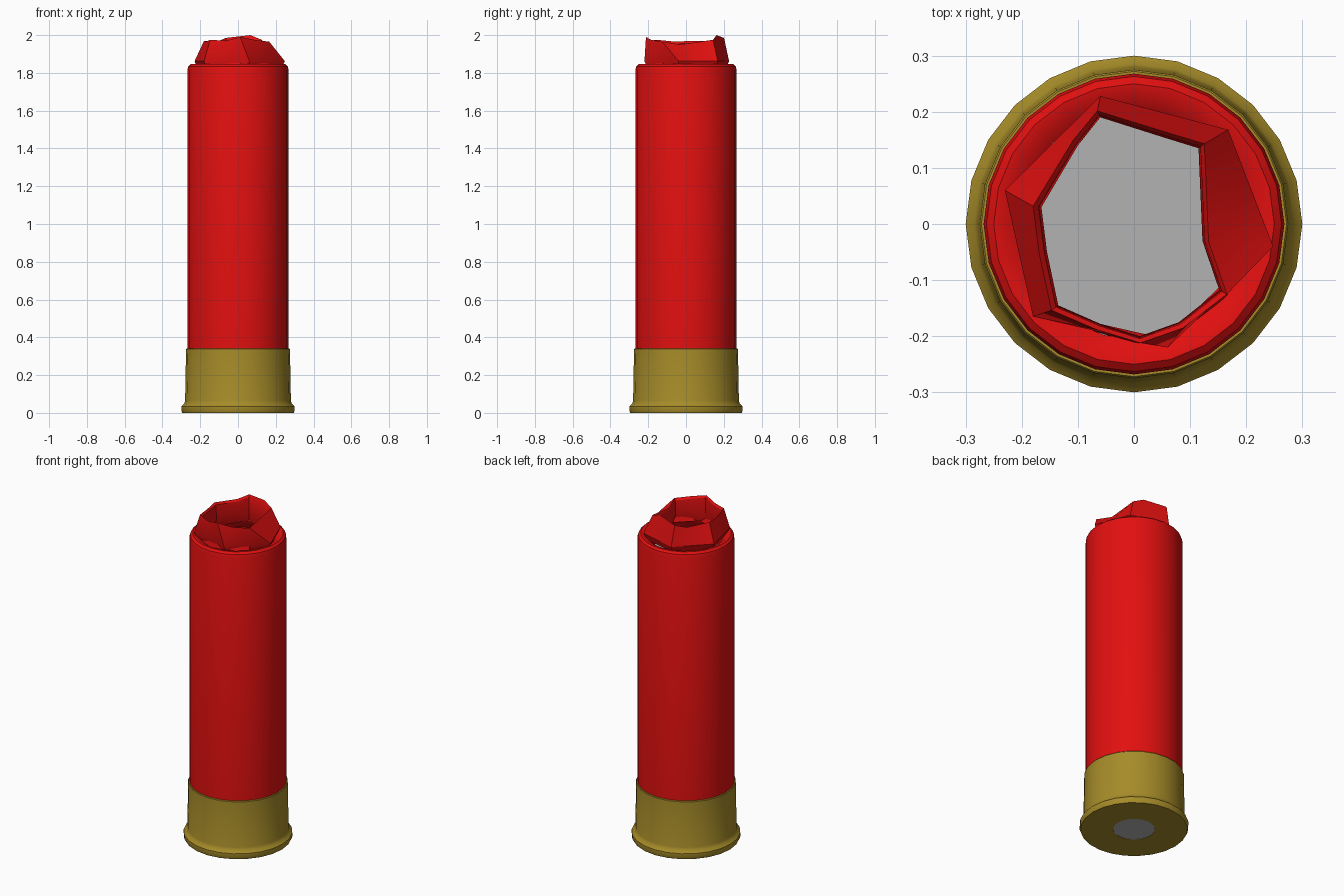
import bpy, bmesh, math

if "Cube" in bpy.data.objects:
    bpy.data.objects.remove(bpy.data.objects["Cube"])

SEG = 24


def material(name, rgb):
    m = bpy.data.materials.new(name)
    m.diffuse_color = (*rgb, 1)
    m.use_nodes = True
    m.node_tree.nodes["Principled BSDF"].inputs["Base Color"].default_value = m.diffuse_color
    return m


RED = material("red plastic", (0.76, 0.005, 0.005))
BRASS = material("brass", (0.38, 0.26, 0.022))
GREY = material("grey", (0.45, 0.45, 0.45))


def loft(name, rings, mat, angle, cap_start=False, cap_end=False):
    """Skin equal-length rings of points into one surface."""
    bm = bmesh.new()
    loops = [[bm.verts.new(p) for p in ring] for ring in rings]
    n = len(loops[0])
    for a, b in zip(loops, loops[1:]):
        for i in range(n):
            j = (i + 1) % n
            bm.faces.new((a[i], a[j], b[j], b[i]))
    if cap_start:
        bm.faces.new(loops[0][::-1])
    if cap_end:
        bm.faces.new(loops[-1])
    me = bpy.data.meshes.new(name)
    bm.to_mesh(me)
    bm.free()
    me.materials.append(mat)
    ob = bpy.data.objects.new(name, me)
    bpy.context.collection.objects.link(ob)
    bpy.ops.object.select_all(action='DESELECT')
    ob.select_set(True)
    bpy.context.view_layer.objects.active = ob
    bpy.ops.object.shade_smooth_by_angle(angle=math.radians(angle))
    return ob


def circle(r, z):
    return [(r * math.cos(t), r * math.sin(t), z)
            for t in (2 * math.pi * i / SEG for i in range(SEG))]


def lathe(name, profile, mat, **caps):
    return loft(name, [circle(r, z) for r, z in profile], mat, 35, **caps)


# Brass head with flared rim, open around the primer
lathe("brass_head", [(0.115, 0.005), (0.115, 0.0), (0.295, 0.0), (0.30, 0.012),
                     (0.30, 0.035), (0.285, 0.048), (0.28, 0.065),
                     (0.275, 0.338), (0.272, 0.342), (0.262, 0.342)], BRASS)

# Primer disc in the base
lathe("primer", [(0.116, 0.002), (0.116, 0.03)], GREY, cap_start=True, cap_end=True)

# Plastic tube with rolled shoulder and inner wall
lathe("hull_tube", [(0.268, 0.32), (0.268, 1.815), (0.263, 1.835), (0.25, 1.846),
                    (0.23, 1.843), (0.205, 1.825), (0.215, 1.80), (0.24, 1.77),
                    (0.24, 1.6)], RED)

# Wad closing the inside
lathe("wad", [(0.239, 1.62), (0.239, 1.70)], GREY, cap_start=True, cap_end=True)

# Torn crimp: crooked hexagon outside, ragged lip inside
corners = [(-0.06, 0.228), (-0.23, 0.06), (-0.18, -0.165),
           (0.06, -0.22), (0.248, -0.04), (0.168, 0.168)]
outer = []
for i, (x, y) in enumerate(corners):
    u, v = corners[(i + 1) % 6]
    outer += [(x, y), ((x + u) / 2, (y + v) / 2)]

lip = [(-0.06, 0.19, 1.985), (-0.10, 0.14, 1.965), (-0.165, 0.03, 1.97),
       (-0.155, -0.05, 1.965), (-0.135, -0.145, 1.975), (-0.06, -0.178, 1.97),
       (0.01, -0.20, 1.99), (0.08, -0.175, 1.975), (0.152, -0.118, 1.965),
       (0.122, -0.03, 1.95), (0.115, 0.135, 1.975), (0.06, 0.152, 2.0)]

loft("crimp", [
    [(x * 0.93, y * 0.93, 1.825) for x, y in outer],
    [(x, y, 1.862) for x, y in outer],
    [(x * 1.09, y * 1.06, z) for x, y, z in lip],
    [(x * 1.03, y * 1.02, z - 0.012) for x, y, z in lip],
    [(x, y, 1.87 + (0.02 if i % 2 else 0)) for i, (x, y, z) in enumerate(lip)],
    [(x * 1.12, y * 1.08, 1.82) for x, y, z in lip],
], RED, 30)
